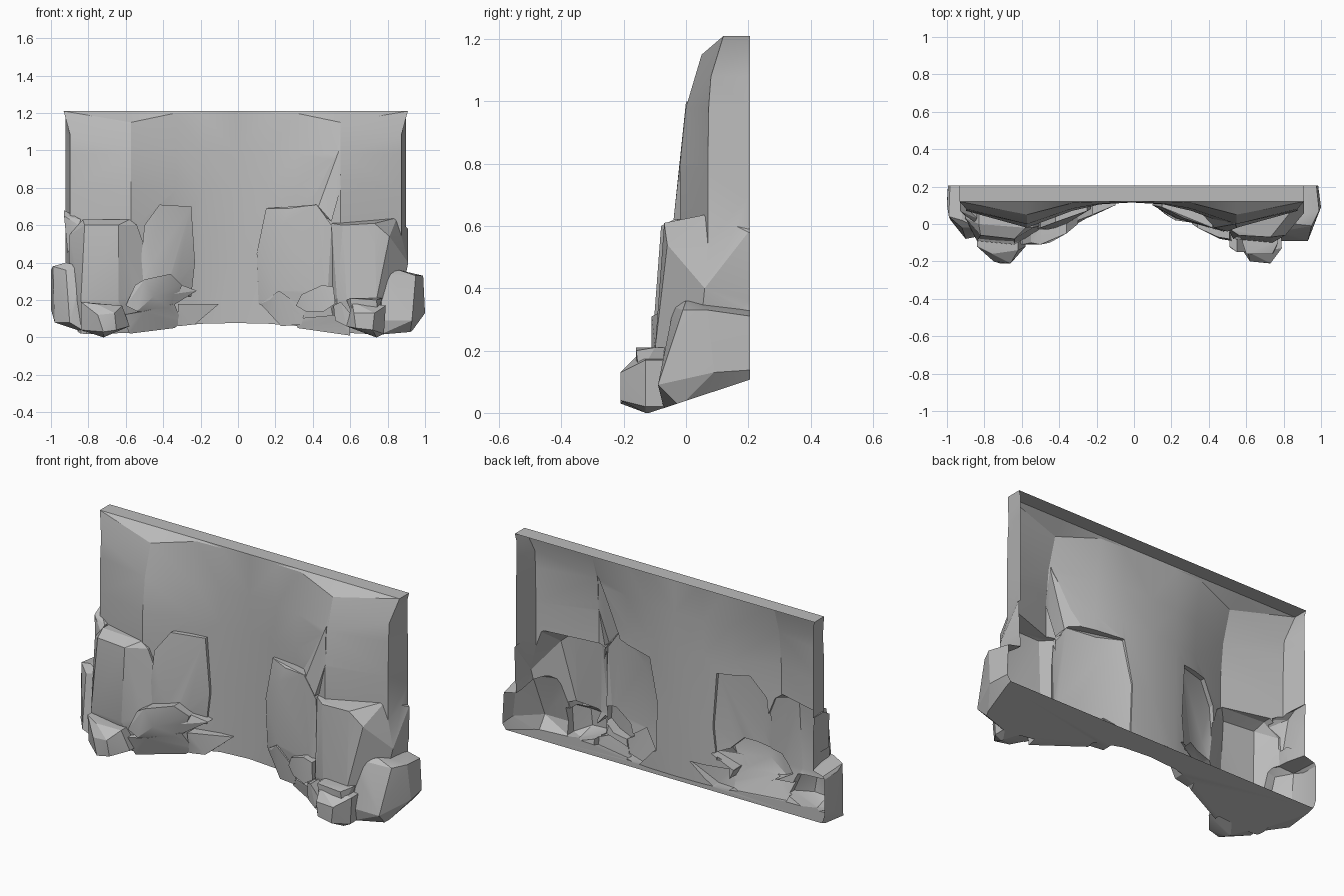
import bpy
import bmesh
from math import atan, radians
from mathutils import Matrix, Vector

BACK = 0.205          # the shell is open behind this plane
SLOPE = 0.33          # underside rises towards the back

cube = bpy.data.objects.get("Cube")
if cube:
    bpy.data.objects.remove(cube, do_unlink=True)

stone = bpy.data.materials.new("grey stone")
stone.use_nodes = True
stone.diffuse_color = (0.5, 0.5, 0.5, 1)
stone.node_tree.nodes["Principled BSDF"].inputs["Base Color"].default_value = (0.5, 0.5, 0.5, 1)


def add_object(name, bm):
    bmesh.ops.recalc_face_normals(bm, faces=bm.faces[:])
    mesh = bpy.data.meshes.new(name)
    bm.to_mesh(mesh)
    bm.free()
    mesh.materials.append(stone)
    obj = bpy.data.objects.new(name, mesh)
    bpy.context.collection.objects.link(obj)
    return obj


def make_cliff():
    """Concave wall lofted from columns: x, top x, lower y, shoulder y, shoulder drop."""
    half = [(0, 0, 0.115, 0.12, 0.01), (0.17, 0.17, 0.105, 0.118, 0.01),
            (0.32, 0.32, 0.07, 0.112, 0.01), (0.56, 0.56, -0.02, 0.05, 0.06),
            (0.885, 0.92, 0.07, 0.08, 0.13), (0.92, 0.92, 0.25, 0.25, 0.13)]
    columns = [(-x, -tx, *rest) for x, tx, *rest in reversed(half[1:])] + half
    bm = bmesh.new()
    grid = []
    for x, top_x, low, shoulder, drop in columns:
        top_y = max(shoulder, 0.12)
        spots = [(top_x, top_y, 1.21), (x, shoulder, 1.21 - drop)]
        for z, mix in ((0.98, 0.72), (0.79, 1), (0.45, 1), (-0.1, 1)):
            spots.append((x, shoulder + (low - shoulder) * mix, z))
        grid.append([bm.verts.new((sx - 0.012, sy, sz)) for sx, sy, sz in spots])
    middle = len(grid) // 2
    for n, (a, b) in enumerate(zip(grid, grid[1:])):
        # bevelled top: creases run from the outer rim to the inner shoulder
        if n >= middle:
            bm.faces.new((a[0], b[0], a[1]))
            bm.faces.new((b[0], b[1], a[1]))
        else:
            bm.faces.new((a[0], b[0], b[1]))
            bm.faces.new((a[0], b[1], a[1]))
        for i in range(1, len(a) - 1):
            bm.faces.new((a[i], b[i], b[i + 1], a[i + 1]))
    bm.faces.new([c[0] for c in grid])
    bm.faces.new([c[-1] for c in grid])
    bm.faces.new(grid[0] + grid[-1][::-1])
    bmesh.ops.triangulate(bm, faces=bm.faces[:])
    return add_object("cliff_wall", bm)


rocks = []


def rock(name, *points, taper=0.97):
    """Faceted stone: hull of front points (hundredths), run back through the wall."""
    front = [Vector(p) / 100 for p in points]
    centre = sum(front, Vector()) / len(front)
    depth = 0.256 + 0.003 * len(rocks)      # no two backs share a plane
    bm = bmesh.new()
    for p in front:
        bm.verts.new(p)
        back = centre + (p - centre) * taper
        bm.verts.new((back.x, depth, back.z))
    hull = bmesh.ops.convex_hull(bm, input=bm.verts[:])
    spare = {v for v in hull["geom_interior"] + hull["geom_unused"]
             if isinstance(v, bmesh.types.BMVert)}
    bmesh.ops.delete(bm, geom=list(spare), context="VERTS")
    rocks.append(add_object(name, bm))


def volume(mesh):
    bm = bmesh.new()
    bm.from_mesh(mesh)
    size = bm.calc_volume(signed=True)
    bm.free()
    return size


def combine(body, part, mode):
    """Apply one boolean; nudge the part and retry if the solid is damaged."""
    before = volume(body.data)
    least = before * (0.999 if mode == "UNION" else 0.6)
    most = before + volume(part.data) * 1.01
    for attempt in range(5):
        part.location = Vector((0.0017, 0.0011, 0.0013)) * attempt
        step = body.modifiers.new(part.name, "BOOLEAN")
        step.operation = mode
        step.solver = "EXACT"
        step.object = part
        if attempt > 1:
            step.use_hole_tolerant = True
        graph = bpy.context.evaluated_depsgraph_get()
        result = bpy.data.meshes.new_from_object(body.evaluated_get(graph))
        body.modifiers.clear()
        if least <= volume(result) <= most:
            body.data = result
            return


# Stones on the left side (+x)
rock("left_slab", (15, 9, 69), (10, 10, 45), (11, 10, 18), (27, 3, 69), (23, 3, 60),
     (22, 3, 25), (42, -2, 71), (50, -3, 60), (48, -4, 25), (30, 3, 9), (52, -2, 5))
rock("left_slab_foot", (12, 9, 18), (17, 5, 20), (23, 4, 6), (34, 1, 7), (36, 0, 15), (22, 2, 25))
rock("left_spike", (54, 0, 100), (37, 5, 71), (43, -2, 70), (50, -4, 62), (55, -2, 80))
rock("left_column", (50, -2, 61), (56, -6, 60), (73, -7, 61), (81, -6, 54), (85, 8, 64),
     (91, 20, 58), (91, 6, 40), (75, -8, 40), (74, -10, 20), (53, -8, 20), (89, 5, 30),
     (51, -3, 1), (75, -6, -2))
rock("left_corner_boulder", (78, -4, 34), (86, 0, 36), (99, 7, 33), (100, 9, 13), (95, -1, 33),
     (93, -9, 9), (92, -2, 2), (76, -9, 9), (75, -7, 1), taper=0.8)
rock("left_front_boulder", (61, -15, 19), (62, -20, 13), (73, -21, 13), (72, -21, 4),
     (63, -20, 5), (79, -13, 17), (78, -13, 2), (58, -14, 6), (74, -13, 0))
rock("left_front_cap", (60, -16, 21), (74, -16, 20), (77, -10, 21), (61, -16, 12),
     (75, -15, 12), (58, -10, 20))
rock("left_step_stone", (31, 0, 17), (34, -2, 23), (45, -7, 28), (51, -8, 27), (52, -9, 18),
     (46, -8, 14), (36, -3, 14))
rock("left_toe_stone", (51, -12, 17), (55, -15, 19), (60, -15, 13), (58, -15, 6), (52, -13, 9))
rock("left_base", (30, 3, 10), (36, 0, 10), (52, -8, 12), (60, -10, 10), (60, -9, 1), (32, 3, 5))

# Stones on the right side (-x)
rock("right_column", (-83, 0, 63), (-82, -6, 60), (-64, -8, 60), (-58, -2, 63), (-54, -2, 60),
     (-47, 0, 40), (-50, -3, 25), (-64, -11, 20), (-84, -9, 20), (-90, 3, 55), (-91, 4, 20),
     (-84, -5, -2), (-56, -3, -2))
rock("right_ledge", (-93, 12, 68), (-84, 3, 63), (-93, 7, 65), (-85, 1, 60), (-91, 5, 45), (-91, 5, 62))
rock("right_corner_boulder", (-99, 4, 38), (-92, 2, 40), (-84, -2, 38), (-100, 10, 36),
     (-98, 2, 8), (-92, -2, 36), (-90, -8, 8), (-80, -6, 2), (-100, 12, 15), taper=0.85)
rock("right_front_boulder", (-84, -12, 19), (-76, -16, 18), (-75, -20, 12), (-66, -21, 13),
     (-65, -20, 4), (-72, -21, 3), (-62, -14, 17), (-58, -12, 6), (-84, -11, 4), (-72, -13, 0))
rock("right_slab", (-42, 1, 71), (-25, 7, 70), (-23, 8, 40), (-50, -2, 60), (-46, -3, 40),
     (-38, -1, 25), (-25, 8, 22), (-54, -3, 20))
rock("right_step_stone", (-55, -10, 28), (-50, -11, 31), (-36, -5, 34), (-30, 0, 28),
     (-45, -10, 22), (-60, -11, 17), (-54, -11, 14), (-35, 0, 14))
rock("right_shard", (-36, -3, 23), (-22, 5, 25), (-30, 2, 20), (-38, -2, 15), (-30, 2, 28))
rock("right_base", (-50, -9, 14), (-62, -11, 12), (-34, -1, 18), (-58, -7, 2), (-30, 4, 8), (-34, 3, 5))
rock("right_low_shard", (-30, 2, 14), (-10, 10, 18), (-15, 8, 14), (-23, 4, 7), (-32, 1, 18),
     (-32, 3, 6))

# Slanting block that trims the underside
bm = bmesh.new()
tilt = Matrix.Rotation(atan(SLOPE), 4, "X")
bmesh.ops.create_cube(bm, size=4, matrix=Matrix.Translation((0, 0.2, 0.105)) @ tilt
                      @ Matrix.Translation((0, 0, -2)))
trim = add_object("underside_trim", bm)
trim.hide_render = True

# Merge the stones into the wall, then trim and open the back
cliff = make_cliff()
for stone_part in rocks:
    combine(cliff, stone_part, "UNION")
combine(cliff, trim, "DIFFERENCE")
for obj in rocks + [trim]:
    bpy.data.objects.remove(obj, do_unlink=True)

bm = bmesh.new()
bm.from_mesh(cliff.data)
bmesh.ops.bisect_plane(bm, geom=bm.verts[:] + bm.edges[:] + bm.faces[:],
                       plane_co=(0, BACK, 0), plane_no=(0, 1, 0), clear_outer=True)
bmesh.ops.remove_doubles(bm, verts=bm.verts[:], dist=0.0005)
for face in bm.faces:
    face.material_index = 0
bm.to_mesh(cliff.data)
bm.free()
cliff.data.materials.clear()
cliff.data.materials.append(stone)

bpy.ops.object.select_all(action="DESELECT")
cliff.select_set(True)
bpy.context.view_layer.objects.active = cliff
bpy.ops.object.shade_smooth_by_angle(angle=radians(21))
